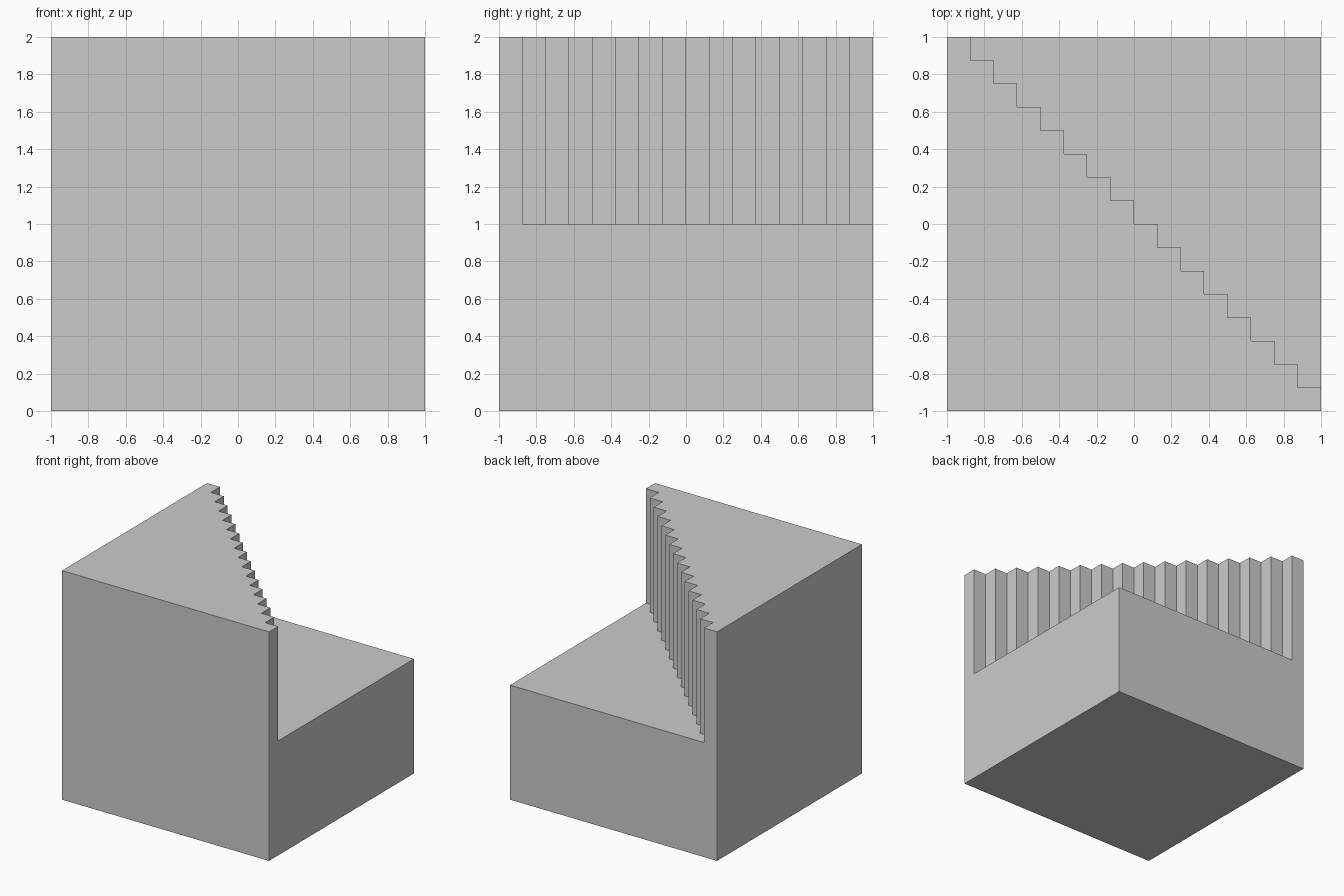
import bpy, bmesh

if "Cube" in bpy.data.objects:
    bpy.data.objects.remove(bpy.data.objects["Cube"])

N = 16
S = 2 / N

# Zigzag line in plan, from the back-left corner to the front-right corner
zigzag = []
for i in range(1, N):
    x, y = -1 + i * S, 1 - i * S
    zigzag += [(x, y + S), (x, y)]
zigzag.append((1, -1 + S))

bm = bmesh.new()


def face(points):
    bm.faces.new([bm.verts.new(p) for p in points])


def flat(outline, z):
    face([(x, y, z) for x, y in outline])


# Bottom, raised top and lower ledge
flat([(-1, 1), (1, 1), (1, -1), (-1, -1)], 0)
flat([(-1, 1), (-1, -1), (1, -1)] + zigzag[::-1], 2)
flat(zigzag + [(1, 1)], 1)

# Full-height front and left walls
face([(-1, -1, 0), (1, -1, 0), (1, -1, 2), (-1, -1, 2)])
face([(-1, 1, 0), (-1, -1, 0), (-1, -1, 2), (-1, 1, 2)])

# L-shaped right and back walls
ell = [(-1, 0), (1, 0), (1, 1), (-1 + S, 1), (-1 + S, 2), (-1, 2)]
face([(1, a, z) for a, z in ell])
face([(a, 1, z) for a, z in ell[::-1]])

# Serrated wall between ledge and top
for (x0, y0), (x1, y1) in zip(zigzag, zigzag[1:]):
    face([(x0, y0, 1), (x1, y1, 1), (x1, y1, 2), (x0, y0, 2)])

bmesh.ops.remove_doubles(bm, verts=bm.verts[:], dist=1e-5)
bmesh.ops.recalc_face_normals(bm, faces=bm.faces[:])
mesh = bpy.data.meshes.new("stepped_block")
bm.to_mesh(mesh)
bm.free()
bpy.context.collection.objects.link(bpy.data.objects.new("stepped_block", mesh))
